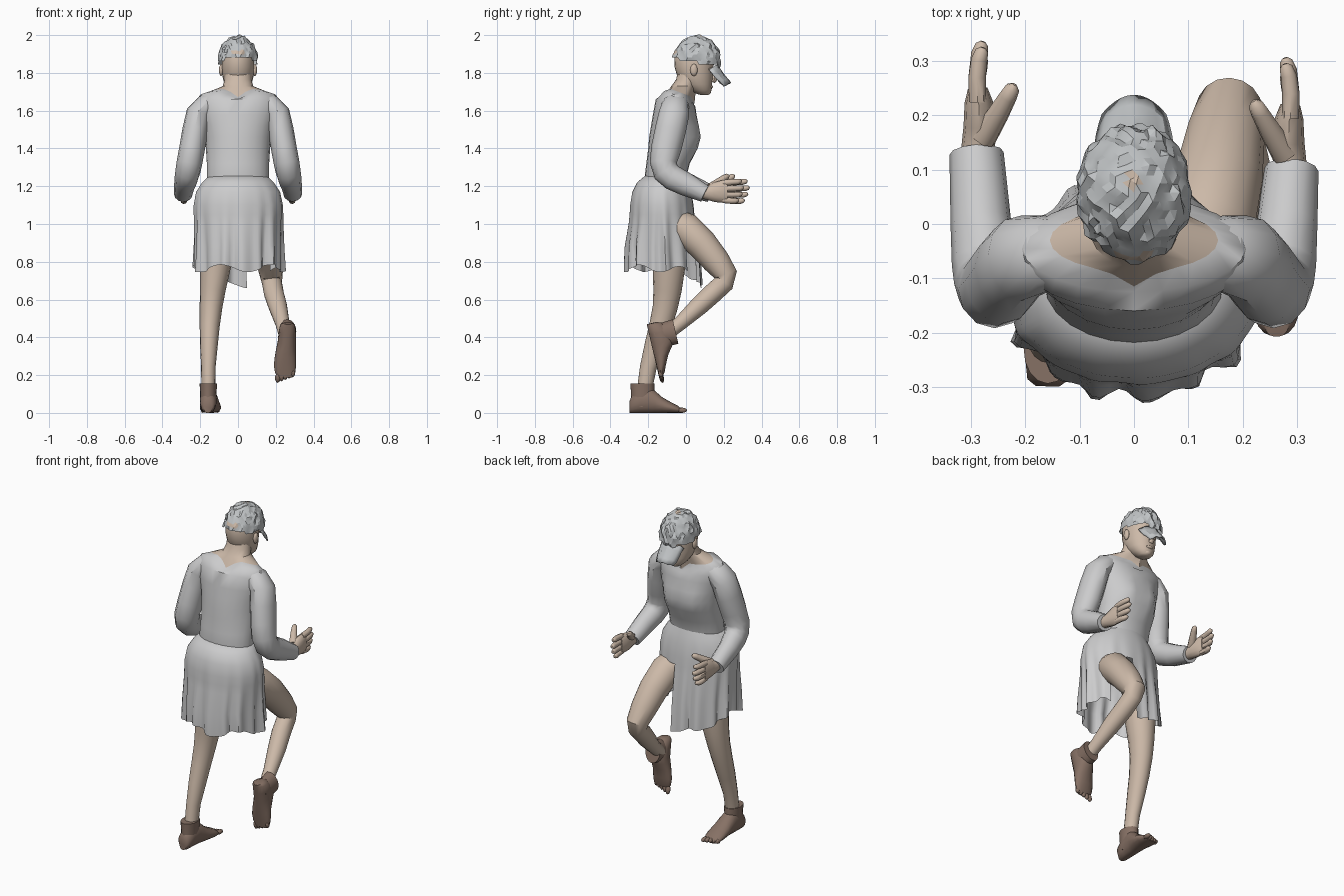
import bpy, bmesh, math, random
from mathutils import Vector, Matrix, noise

if "Cube" in bpy.data.objects:
    bpy.data.objects.remove(bpy.data.objects["Cube"], do_unlink=True)
random.seed(4)


def material(name, rgb):
    m = bpy.data.materials.new(name)
    m.use_nodes = True
    m.diffuse_color = (*rgb, 1)
    m.node_tree.nodes["Principled BSDF"].inputs["Base Color"].default_value = (*rgb, 1)
    return m


CLOTH = material("grey cloth", (0.60, 0.60, 0.605))
CAP = material("cap grey", (0.53, 0.55, 0.56))
SKIN = material("skin", (0.61, 0.49, 0.395))
SHOE = material("brown shoe", (0.24, 0.165, 0.13))


def finish(name, bm, mats, angle=32, matrix=None):
    """Turn a bmesh into an object, smooth apart from its sharp edges."""
    if matrix:
        bm.transform(matrix)
    bmesh.ops.recalc_face_normals(bm, faces=bm.faces)
    me = bpy.data.meshes.new(name)
    bm.to_mesh(me)
    bm.free()
    for m in mats:
        me.materials.append(m)
    me.polygons.foreach_set("use_smooth", [True] * len(me.polygons))
    me.set_sharp_from_angle(angle=math.radians(angle))
    ob = bpy.data.objects.new(name, me)
    bpy.context.collection.objects.link(ob)
    return ob


def add_loft(bm, rings, caps=(True, True)):
    rows = [[bm.verts.new(p) for p in r] for r in rings]
    n = len(rows[0])
    for a, b in zip(rows, rows[1:]):
        for i in range(n):
            bm.faces.new((a[i], a[(i + 1) % n], b[(i + 1) % n], b[i]))
    for row, cap in ((rows[0], caps[0]), (rows[-1], caps[1])):
        if cap:
            bm.faces.new(row)


def oval(z, rx, cy, ry, n=24):
    return [Vector((rx * math.cos(a), cy + ry * math.sin(a), z))
            for a in (math.tau * i / n for i in range(n))]


def add_tube(bm, pts, n=10):
    """Tube along (x, y, z, half width, half depth) points."""
    P = [Vector(p[:3]) for p in pts]
    rings = []
    for i, p in enumerate(pts):
        t = (P[min(i + 1, len(P) - 1)] - P[max(i - 1, 0)]).normalized()
        u = (Vector((1, 0, 0)) - t * t.x).normalized()
        v = t.cross(u)
        rings.append([P[i] + u * p[3] * math.cos(a) + v * p[-1] * math.sin(a)
                      for a in (math.tau * k / n for k in range(n))])
    add_loft(bm, rings)


def add_ball(bm, c, r, sub=2):
    bmesh.ops.create_icosphere(bm, subdivisions=sub, radius=1,
                               matrix=Matrix.Translation(c) @ Matrix.Diagonal((*r, 1)))


# Neckline shared by the shirt and the neck, with a V at the back and front
neckline = oval(0, 0.155, -0.03, 0.058)
for p in neckline:
    p.z = 1.70 - 0.38 * (p.y + 0.04)
for i, y, z in ((17, -.092, 1.70), (19, -.092, 1.70), (18, -.115, 1.672), (6, .045, 1.64)):
    neckline[i].y, neckline[i].z = y, z

# Shirt body
rings = [oval(*s) for s in ((1.16, .16, -.11, .10), (1.24, .165, -.11, .11), (1.32, .165, -.095, .115),
                            (1.40, .17, -.07, .13), (1.46, .175, -.065, .13), (1.52, .185, -.06, .125),
                            (1.58, .20, -.06, .115), (1.64, .215, -.055, .105), (1.68, .205, -.045, .08))]
for r in rings:
    for p in r:
        if p.y > -0.03:  # bust
            p.y += 0.025 * math.exp(-((abs(p.x) - .075) / .05) ** 2 - ((p.z - 1.46) / .06) ** 2)
        if p.z > 1.63:   # follow the slope of the neckline
            p.z -= (0.38 if p.z > 1.67 else 0.19) * (p.y + 0.05)
for i, z in ((17, 1.685), (18, 1.665), (19, 1.685), (6, 1.63)):
    rings[-1][i].z = z
bm = bmesh.new()
add_loft(bm, rings + [neckline], (True, False))
finish("shirt_body", bm, [CLOTH], 50)

# Neck
bm = bmesh.new()
add_loft(bm, [neckline, oval(1.73, .08, -.012, .066), oval(1.765, .072, .008, .06), oval(1.83, .07, .02, .06)])
finish("neck", bm, [SKIN])

# Pleated skirt, open in front of the raised thigh
N = 96
rings = []
for z, rx, cy, ry, amp in ((1.255, .155, -.107, .11, 0), (1.22, .19, -.122, .137, 0), (1.17, .222, -.128, .156, .003),
                           (1.10, .235, -.128, .167, .008), (1.05, .235, -.127, .17, .013), (1.0, .233, -.126, .175, .02),
                           (.88, .23, -.125, .194, .04), (.765, .232, -.12, .2, .055)):
    ring = []
    for i in range(N):
        a = math.tau * i / N
        k = 1 + amp * (math.sin(16 * a) + 0.6 * math.sin(9 * a + 1) + 0.3 * math.sin(23 * a))
        drop = 0.10 * max(0, math.sin(a)) ** 3 + 0.02 * math.sin(5 * a + 2)
        ring.append(Vector((rx * k * math.cos(a), cy + ry * k * math.sin(a),
                            z - (drop if z < .8 else drop * .4 if z < .9 else 0))))
    rings.append(ring)
bm = bmesh.new()
add_loft(bm, rings, (True, False))
slit = [f for f in bm.faces if f.calc_center_median().z < 1.04
        and 46 < math.degrees(math.atan2((f.calc_center_median().y + .125) / .18, f.calc_center_median().x / .235)) < 80]
bmesh.ops.delete(bm, geom=slit, context="FACES")
finish("skirt", bm, [CLOTH], 50)

# Arms and hands
for s, side, dy in ((1, "left", -0.03), (-1, "right", 0)):
    flip = Matrix.Diagonal((s, 1, 1, 1))
    bm = bmesh.new()
    add_tube(bm, [(.10, -.05, 1.655, .045, .055), (.165, -.055, 1.632, .06, .072), (.208, -.063, 1.585, .067, .08),
                  (.226, -.082, 1.50, .068, .082), (.243, -.105, 1.40, .068, .08), (.257, -.12, 1.325, .068, .072),
                  (.266, -.105, 1.275, .066, .07), (.273, -.07, 1.245, .063, .067), (.282, .0, 1.21, .056, .062),
                  (.29, .13 + dy, 1.16, .05, .046)], 12)
    finish(side + "_sleeve", bm, [CLOTH], 36, flip)

    bm = bmesh.new()
    add_tube(bm, [(.287, .09, 1.175, .032, .034), (.287, .14, 1.165, .031, .036), (.284, .18, 1.168, .03, .052),
                  (.286, .225, 1.172, .026, .06), (.288, .25, 1.172, .018, .056)], 12)
    for k in range(4):
        f = k - 1.5
        zt, reach = 1.172 + f * .03, (.31, .328, .336, .325)[k]
        add_tube(bm, [(.288, .225, zt, .016), (.289, .27, zt + f * .003, .016), (.285, reach - .022, zt + f * .004, .015),
                      (.28, reach - .006, zt + .004 + f * .004, .012), (.278, reach, zt + .005 + f * .004, .005)], 8)
    add_tube(bm, [(.278, .16, 1.19, .026), (.252, .20, 1.22, .021), (.232, .235, 1.245, .017),
                  (.224, .25, 1.254, .014), (.22, .257, 1.257, .005)], 8)
    finish(side + "_hand", bm, [SKIN], 45, Matrix.Translation((0, dy, 0)) @ flip)

# Legs: one raised and bent, one standing
bm = bmesh.new()
add_tube(bm, [(.10, -.10, 1.02, .085, .08), (.135, .0, .972, .088), (.155, .085, .892, .082), (.168, .162, .80, .073),
              (.176, .212, .73, .061), (.18, .202, .688, .053), (.19, .14, .632, .053), (.21, .07, .567, .05),
              (.235, -.03, .475, .038), (.25, -.11, .41, .034)], 16)
finish("left_leg", bm, [SKIN])
bm = bmesh.new()
add_tube(bm, [(-.10, -.10, 1.05, .09), (-.112, -.09, .9, .09), (-.12, -.09, .78, .083, .087),
              (-.134, -.098, .65, .068, .075), (-.143, -.11, .56, .06, .066), (-.15, -.135, .46, .053, .06),
              (-.154, -.165, .36, .047, .054), (-.157, -.20, .24, .038, .044), (-.157, -.22, .12, .037, .04)], 16)
finish("right_leg", bm, [SKIN])


def foot(name, matrix):
    """Foot along +y, sole on z = 0, ankle collar above the origin."""
    bm = bmesh.new()
    rings = []
    for y, w, h, x in ((-.074, .022, .06, 0), (-.062, .038, .09, 0), (-.02, .044, .125, 0), (.03, .047, .135, 0),
                       (.062, .05, .112, .003), (.10, .054, .08, .005), (.145, .057, .055, .006),
                       (.18, .052, .038, .004), (.20, .04, .022, .003)):
        rings.append([Vector((x + w * math.cos(a), y, max(0, h * (.5 + .54 * math.sin(a)))))
                      for a in (math.tau * (k + .5) / 16 for k in range(16))])
    add_loft(bm, rings)
    add_loft(bm, [oval(z, rx, cy, ry, 16) for z, rx, cy, ry in
                  ((.03, .04, -.008, .06), (.09, .043, -.004, .062), (.155, .046, -.006, .063))])
    for k in range(5):
        add_ball(bm, (.040 - .019 * k, .207 - .006 * k, .014), (.014 - .001 * k, .026 - .002 * k, .014))
    finish(name, bm, [SHOE], 45, matrix)


foot("right_foot", Matrix.Translation((-.157, -.225, 0)) @ Matrix.Rotation(math.radians(-2), 4, "Z"))
foot("left_foot", Matrix.Translation((.26, -.19, .393)) @ Matrix.Rotation(math.radians(-77), 4, "X")
     @ Matrix.Rotation(math.radians(2), 4, "Z") @ Matrix.Diagonal((-1.05, 1.05, .9, 1)))

# Head with nose, lips, brows and ears
bm = bmesh.new()
add_loft(bm, [oval(*s) for s in ((1.683, .022, .098, .02), (1.69, .036, .09, .036), (1.71, .056, .078, .058),
                                 (1.74, .072, .06, .078), (1.78, .082, .048, .094), (1.83, .086, .042, .102),
                                 (1.88, .085, .042, .104), (1.93, .07, .045, .09), (1.96, .04, .047, .05))])
add_tube(bm, [(0, .138, 1.815, .008), (0, .148, 1.785, .011), (0, .152, 1.765, .017, .014), (0, .142, 1.752, .012)], 8)
add_ball(bm, (0, .132, 1.727), (.024, .012, .009))
add_ball(bm, (0, .115, 1.70), (.025, .018, .016))
for s in (1, -1):
    add_ball(bm, (s * .035, .127, 1.818), (.026, .014, .008))
    add_ball(bm, (s * .089, .042, 1.815), (.012, .02, .033))
finish("head", bm, [SKIN], 45)

# Crumpled cap with a gap at the back and a worn patch on top
bm = bmesh.new()
bmesh.ops.create_icosphere(bm, subdivisions=4, radius=1)
bmesh.ops.delete(bm, geom=[v for v in bm.verts if v.co.z < -.13 - .17 * v.co.y], context="VERTS")
for v in bm.verts:
    k = 1 + .09 * noise.noise(v.co * 4.5) + random.uniform(-.035, .035)
    v.co = Vector((0, .058, 1.862)) + Vector((v.co.x * .106, v.co.y * .126, v.co.z * .135)) * k
for f in bm.faces:
    c = f.calc_center_median()
    gap = abs(c.x) < .035 and c.y < .02 and 1.895 < c.z < 1.92
    f.material_index = int(gap or (c.z > 1.95 and math.hypot(c.x, c.y - .08) < .016))
finish("cap_crown", bm, [CAP, SKIN], 20)

# Drooping cap peak
bm = bmesh.new()
grid = []
for j in range(5):
    t = j / 4
    row = []
    for i in range(11):
        u = i / 5 - 1
        half = .074 * (1 - .2 * t ** 2)
        row.append(bm.verts.new((u * half, .165 + .073 * t - u * u * (.04 - .005 * t),
                                 1.84 - .09 * t - .022 * u * u + random.uniform(-.006, .006))))
    grid.append(row)
for a, b in zip(grid, grid[1:]):
    for i in range(10):
        bm.faces.new((a[i], a[i + 1], b[i + 1], b[i]))
peak = finish("cap_peak", bm, [CAP], 20)
peak.modifiers.new("thickness", "SOLIDIFY").thickness = .008
